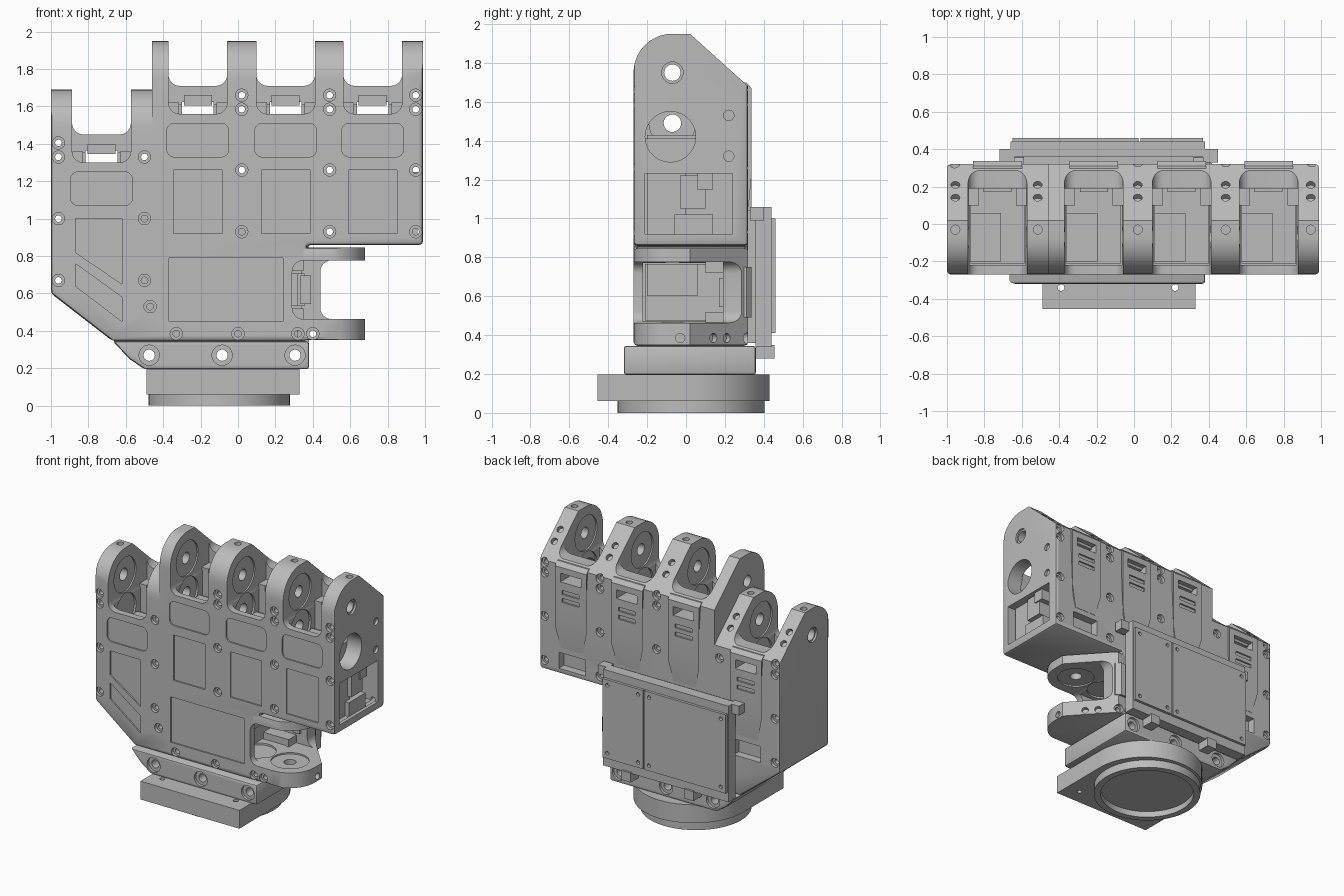
import bpy, bmesh
from math import pi, cos, sin, radians
from mathutils import Matrix, Vector

cube = bpy.data.objects.get("Cube")
if cube:
    bpy.data.objects.remove(cube)

grey = bpy.data.materials.new("machined grey")
grey.use_nodes = True
tone = (0.5, 0.5, 0.5, 1)
grey.diffuse_color = tone
grey.node_tree.nodes["Principled BSDF"].inputs["Base Color"].default_value = tone

I = Matrix.Identity(4)
FRONT, BACK = -0.27, 0.32


# Profile helpers
def arc(cx, cy, r, a0, a1, n=10):
    steps = [radians(a0 + (a1 - a0) * i / n) for i in range(n + 1)]
    return [(cx + r * cos(a), cy + r * sin(a)) for a in steps]


def circle(cx, cy, r, n=28):
    return arc(cx, cy, r, 0, 360, n)[:-1]


def rect(a0, a1, b0, b1, r=0):
    if not r:
        return [(a0, b0), (a1, b0), (a1, b1), (a0, b1)]
    return (arc(a1 - r, b1 - r, r, 0, 90, 6) + arc(a0 + r, b1 - r, r, 90, 180, 6)
            + arc(a0 + r, b0 + r, r, 180, 270, 6) + arc(a1 - r, b0 + r, r, 270, 360, 6))


# A prism is a profile extruded along one axis, placed by a frame
def prism(axis, lo, hi, pts, frame=I):
    return axis, lo, hi, pts, frame


def box(x0, x1, y0, y1, z0, z1, frame=I):
    return prism("y", y0, y1, rect(x0, x1, z0, z1), frame)


def build(name, prisms, bevel=0):
    bm = bmesh.new()
    for axis, lo, hi, pts, frame in prisms:
        place = {"x": lambda a, b, t: (t, a, b), "y": lambda a, b, t: (a, t, b),
                 "z": lambda a, b, t: (a, b, t)}[axis]
        ends = [[bm.verts.new(frame @ Vector(place(a, b, t))) for a, b in pts] for t in (lo, hi)]
        bm.faces.new(ends[0])
        bm.faces.new(ends[1][::-1])
        for i in range(len(pts)):
            j = (i + 1) % len(pts)
            bm.faces.new((ends[0][i], ends[1][i], ends[1][j], ends[0][j]))
    bmesh.ops.recalc_face_normals(bm, faces=bm.faces)
    if bevel:
        sharp = [e for e in bm.edges if e.calc_face_angle(0) > 0.5]
        bmesh.ops.bevel(bm, geom=sharp, offset=bevel, segments=2, profile=0.5, affect="EDGES")
    mesh = bpy.data.meshes.new(name)
    bm.to_mesh(mesh)
    bm.free()
    mesh.materials.append(grey)
    obj = bpy.data.objects.new(name, mesh)
    bpy.context.scene.collection.objects.link(obj)
    return obj


def cut(obj, cutters):
    for c in cutters:
        mod = obj.modifiers.new("cut", "BOOLEAN")
        mod.operation, mod.solver, mod.object = "DIFFERENCE", "EXACT", c
    bpy.context.view_layer.update()
    deps = bpy.context.evaluated_depsgraph_get()
    baked = bpy.data.meshes.new_from_object(obj.evaluated_get(deps))
    obj.modifiers.clear()
    obj.data = baked


# Finger bays: local x across, z outward from the bottom of the slot
bay1 = Matrix.Translation((-0.73, 0, 1.30))
bay2, bay3, bay4 = [Matrix.Translation((x, 0, 1.56)) for x in (-0.215, 0.255, 0.72)]
thumb = Matrix.Translation((0.29, 0, 0.62)) @ Matrix.Rotation(pi / 2, 4, "Y")
bays = [bay1, bay2, bay3, bay4, thumb]

# Rounded nose and sloped back of every knuckle
nose = ([(-0.6, 0.19)] + arc(-0.07, 0.19, 0.2, 180, 90)
        + [(0.02, 0.39), (0.32, 0.12), (0.6, -0.13), (0.6, 0.8), (-0.6, 0.8)])
high, low = Matrix.Translation((0, 0, 1.56)), Matrix.Translation((0, 0, 1.30))
nose_cut = build("nose_cut", [prism("x", -0.46, 1.2, nose, high),
                              prism("x", -0.235, 0.32, nose, thumb)])
low_nose_cut = build("low_nose_cut", [prism("x", -1.2, -0.46, nose, low)])

# Slots, back openings, pockets and bearing seats
slots, backs, pockets, seats = [], [], [], []
for b in bays:
    slots.append(prism("y", -0.6, 0.19, rect(-0.157, 0.157, 0, 0.9, 0.06), b))
    backs += [prism("y", 0.1, 0.6, rect(-0.157, 0.157, 0.15, 0.9, 0.06), b),
              box(-0.085, 0.085, 0.1, 0.5, 0, 0.065, b)]
    backs += [box(-0.07, 0.07, 0.325, 0.5, w, w + 0.03, b) for w in (-0.09, -0.15)]
    pockets.append(box(-0.15, 0.15, -0.22, 0.2, -0.28, 0.05, b))
    seats += [prism("x", -0.168, 0.168, circle(-0.07, 0.19, 0.13), b),
              prism("x", -0.164, 0.164, circle(-0.07, -0.07, 0.12), b)]
seats += [prism("x", 0.975, 1.1, circle(-0.07, 1.75, 0.055)),
          prism("x", -1.1, -0.985, circle(-0.07, 1.49, 0.055))]
axles = [prism("x", -0.6, 1.2, circle(-0.07, 1.75, 0.042)),
         prism("x", -1.2, 1.2, circle(-0.07, 1.49, 0.045)),
         prism("x", -0.4, 0.22, circle(-0.07, 0.19, 0.042), thumb)]

# Screw holes with counterbores
screws = [(x, z) for x in (-0.96, -0.5) for z in (1.33, 1.0, 0.67)]
screws += [(x, z) for x in (0.02, 0.49, 0.95) for z in (1.66, 1.585, 1.26, 0.93)]
screws += [(x, 0.385) for x in (-0.33, 0, 0.32, 0.4)] + [(-0.96, 1.405), (-0.47, 0.53)]
drills = [prism("y", -0.5, 0.6, circle(x, z, 0.018, 14)) for x, z in screws]
details = []
for x, z in screws:
    details += [prism("y", -0.5, FRONT + 0.025, circle(x, z, 0.033, 18)),
                prism("y", BACK - 0.025, 0.6, circle(x, z, 0.033, 18))]

# Recessed front panels
for b in bays[:4]:
    details.append(prism("y", -0.5, FRONT + 0.01, rect(-0.165, 0.165, -0.23, -0.05, 0.04), b))
for b in bays[1:4]:
    details.append(box(-0.13, 0.13, -0.5, FRONT + 0.01, -0.64, -0.3, b))
details += [box(-0.37, 0.24, -0.5, FRONT + 0.01, 0.45, 0.79),
            prism("y", -0.5, FRONT + 0.01, [(-0.87, 0.82), (-0.62, 0.65), (-0.62, 1.0), (-0.87, 1.0)]),
            prism("y", -0.5, FRONT + 0.01, [(-0.87, 0.64), (-0.62, 0.45), (-0.62, 0.58), (-0.87, 0.76)])]

# Back windows and side openings
details += [box(-0.11, 0.11, 0.26, 0.5, -0.66, -0.54, b) for b in (bay1, bay4)]
details += [prism("x", 0.86, 1.1, circle(-0.08, 1.42, 0.13)),
            box(0.86, 1.1, -0.21, 0.24, 0.92, 1.23)]
details += [prism("x", 0.97, 1.1, circle(0.22, z, 0.027, 16)) for z in (1.32, 1.53)]

# Holes in the knuckle tips
tips = []
for frame, u in [(high, 0.02), (high, 0.49), (high, 0.945), (low, -0.955), (low, -0.515), (thumb, 0.235)]:
    for y, w, tilt in [(-0.03, 0.39, 0), (0.14, 0.28, -42), (0.21, 0.22, -42)]:
        spot = frame @ Matrix.Translation((u, y, w)) @ Matrix.Rotation(radians(tilt), 4, "X")
        tips.append(prism("z", -0.03, 0.08, circle(0, 0, 0.024, 16), spot))

groups = [build("cutter", g) for g in (slots, backs, pockets, seats, axles, details, drills, tips)]
shape_cuts = [nose_cut, low_nose_cut] + groups

# Palm body and thumb knuckle
outline = [(-1, 0.6), (-0.67, 0.345), (0.37, 0.345), (0.37, 0.86), (0.99, 0.86), (0.99, 2), (-1, 2)]
cut(build("palm_body", [prism("y", FRONT, BACK, outline)], 0.02), shape_cuts)
cut(build("thumb_knuckle", [box(0.3, 0.75, FRONT, BACK, 0.35, 0.845)], 0.015), shape_cuts)

# Servos and back clips
names = ["outer_finger", "second_finger", "third_finger", "fourth_finger", "thumb"]
clip_side = [(0.295, 0.14), (0.31, 0.14), (0.337, 0.11), (0.337, -0.34), (0.322, -0.5), (0.295, -0.5)]
for name, b in zip(names, bays):
    build(name + "_servo", [box(-0.145, 0.145, -0.21, 0.19, -0.3, -0.15, b),
                            box(-0.145, 0.02, -0.2, 0.06, -0.16, -0.13, b),
                            box(-0.156, -0.1, 0.1, 0.195, -0.2, 0.06, b),
                            box(0.1, 0.156, 0.1, 0.195, -0.2, 0.06, b),
                            box(-0.075, 0.075, 0.17, 0.3, 0.045, 0.1, b)])
    clip = build(name + "_clip", [prism("x", -0.13, 0.13, clip_side, b)])
    for v in clip.data.vertices:
        p = b.inverted() @ v.co
        if p.z < -0.4:
            v.co = b @ Vector((p.x * 0.7, p.y, p.z))
    cut(clip, [groups[1]])

# Servo parts behind the side opening
build("side_servo", [box(0.84, 0.93, -0.2, 0.0, 0.9, 1.25), box(0.84, 0.96, -0.03, 0.1, 1.05, 1.22),
                     box(0.84, 0.97, 0.06, 0.14, 1.15, 1.25), box(0.84, 0.96, -0.06, 0.14, 0.9, 1.02)])

# Wrist flange
flange_side = [(-0.67, 0.345), (-0.58, 0.25), (-0.5, 0.195), (0.38, 0.195), (0.38, 0.345)]
bolts = [(x, 0.27) for x in (-0.475, -0.085, 0.305)]
bolt_holes = build("bolt_holes", [prism("y", -0.6, 0.6, circle(x, z, 0.03)) for x, z in bolts])
bolt_seats = build("bolt_seats", [prism("y", lo, hi, circle(x, z, 0.054)) for x, z in bolts
                                  for lo, hi in ((-0.6, -0.3), (0.34, 0.6))])
cut(build("wrist_flange", [prism("y", -0.32, 0.36, flange_side)], 0.015), [bolt_seats, bolt_holes])

# Base plate and ring
plate = [(-0.49, -0.455), (0.33, -0.455)] + arc(-0.08, 0.02, 0.41, 0, 180, 32)
plate_holes = build("plate_holes", [prism("z", -0.1, 0.3, circle(x, -0.34, 0.018, 14)) for x in (-0.39, 0.22)])
cut(build("base_plate", [prism("z", 0.06, 0.197, plate)]), [plate_holes])
ring_recess = build("ring_recess", [prism("z", -0.1, 0.045, circle(-0.1, 0.025, 0.33, 48))])
cut(build("base_ring", [prism("z", 0, 0.07, circle(-0.1, 0.025, 0.378, 48))]), [ring_recess])

# Electronics box on the back
build("box_backing", [box(-0.59, 0.32, 0.3, 0.37, 0.36, 1.04)])
build("box_frame", [box(-0.66, 0.38, 0.357, 0.44, 0.34, 1.06)])
build("box_tabs", [box(x, x + 0.08, 0.33, 0.4, 0.99, 1.06) for x in (-0.72, 0.37)]
      + [box(x, x + 0.08, 0.36, 0.455, 0.28, 0.35) for x in (-0.38, 0.14)])
for name, x0, x1 in (("small_cover", 0.035, 0.37), ("large_cover", -0.65, 0.025)):
    holes = build("holes", [prism("y", 0.4, 0.6, circle(x, z, 0.014, 14))
                            for x in (x0 + 0.04, x1 - 0.04) for z in (0.45, 0.96)])
    cut(build(name, [box(x0, x1, 0.43, 0.46, 0.41, 1.0)]), [holes])
    bpy.data.objects.remove(holes)

# Remove the cutters and shade the parts
for c in shape_cuts + [bolt_holes, bolt_seats, plate_holes, ring_recess]:
    bpy.data.objects.remove(c)
for obj in bpy.context.scene.collection.objects:
    if obj.type == "MESH":
        obj.select_set(True)
        bpy.context.view_layer.objects.active = obj
bpy.ops.object.shade_smooth_by_angle(angle=radians(30))
